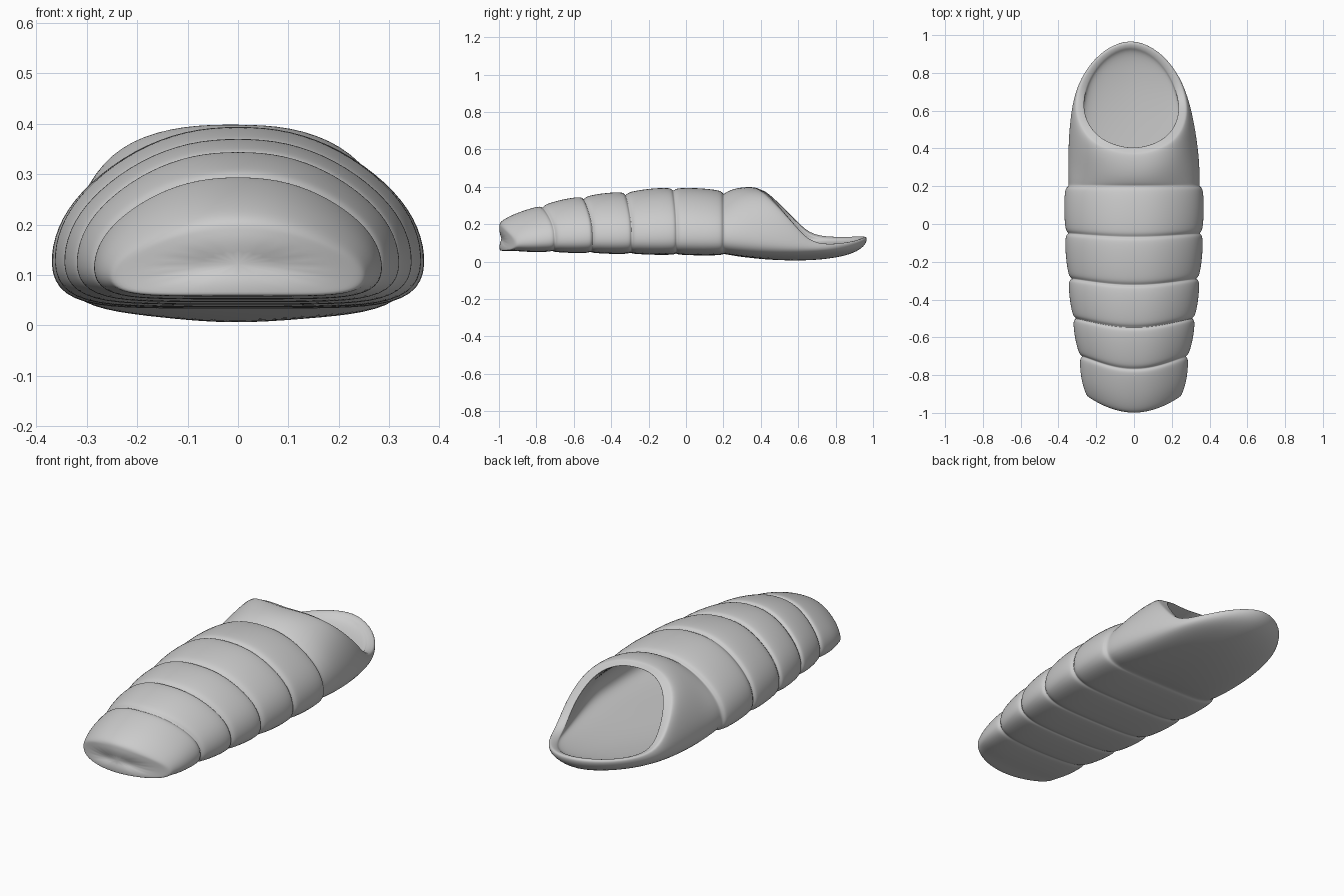
import bpy, bmesh
from mathutils import Vector

if "Cube" in bpy.data.objects:
    bpy.data.objects.remove(bpy.data.objects["Cube"])

# Half cross-section (u = sideways, v = height), bottom centre to top centre
HALF = [(0, 0), (.42, 0), (.78, .01), (.98, .1), (1.01, .29), (.95, .5),
        (.8, .69), (.56, .87), (.28, .98), (0, 1)]
# Half of the rolled rim around the opening, front lip to hood top
RIM = [(0, .985, .145), (.12, .94, .135), (.205, .86, .125), (.265, .76, .12),
       (.29, .66, .135), (.29, .58, .22), (.26, .5, .3), (.2, .43, .365),
       (.1, .385, .395), (0, .37, .395)]
# Body stations at the grooves: y, half width, bottom, top, backward bend
STATIONS = [(-.9, .262, .06, .225, .1), (-.7, .292, .055, .31, .07),
            (-.5, .325, .05, .355, .05), (-.29, .348, .045, .378, .035),
            (-.05, .366, .04, .402, .02), (.2, .366, .038, .385, 0)]


def mirrored(points):
    """Closed loop from a half loop."""
    return points + [Vector((-p.x, p.y, p.z)) for p in points[-2:0:-1]]


def half_ring(y, w, zb, zt, bend):
    return [Vector((u * w, y - bend * (1 - min(u * u, 1)) * (.3 + .7 * v),
                    zb + v * (zt - zb))) for u, v in HALF]


def tail_ring(scale):
    return [Vector((u * .25 * scale, -.9 - .1 * (1 - (u * scale) ** 2 * .9),
                    .13 + (v - .5) * .14 * scale)) for u, v in HALF]


def bezier(a, b, c, d, t):
    s = 1 - t
    return a * s**3 + b * 3 * s * s * t + c * 3 * s * t * t + d * t**3


def hood(start, rim, floor, times, spread):
    """Loops flowing from a body ring to the slanted opening."""
    loops = []
    for t in times:
        row = []
        for i, (a, d) in enumerate(zip(start, rim)):
            k = min(i / 6, 1)
            lift = -.055 * (1 - k) + .05 * HALF[i][1] ** 2
            b = a + Vector((a.x * .04, (d.y - a.y) * .3, lift * spread))
            c = Vector((d.x * (1 + .13 * spread), d.y + .03 * spread * (1 - k),
                        floor * (1 - k) + (d.z + .01 * spread) * k))
            row.append(bezier(a, b, c, d, t))
        loops.append(row)
    return loops


# Outer shell: tail, padded segments, hood
rings = [tail_ring(.5), tail_ring(.9), tail_ring(1)]
for n, (s, e) in enumerate(zip(STATIONS, STATIONS[1:])):
    for f in ((.02, .3, .6, .85, .96, 1) if n == 0 else (.05, .15, .4, .7, .9, .97, 1)):
        y, w, zb, zt, bend = [p + (q - p) * f for p, q in zip(s, e)]
        g = .02 if f == 1 else (0 if .1 < f < .95 else .006)
        if .2 < f < .8:
            g -= .005
        rings.append(half_ring(y, w - g, zb + g * .4, zt - g, bend))
rim = [Vector(p) for p in RIM]
rings += hood(rings[-1], rim, -.04, (.05, .12, .25, .4, .55, .7, .82, .92, 1), 1)

# Rolled lip, then the lining running back to the tail
lip = [Vector((p.x * .86, .64 + (p.y - .64) * .88, p.z - .012)) for p in rim]
inner = half_ring(.2, .32, .07, .335, 0)
rings += hood(inner, lip, .05, (1, .93, .8, .6, .4, .2, 0), 0)
for y, w, zb, zt, bend in STATIONS[4:0:-1]:
    rings.append(half_ring(y, w - .04, zb + .03, zt - .045, bend))
rings.append(half_ring(-.86, .21, .09, .2, .06))

bm = bmesh.new()
loops = []
for half in rings:
    loops.append([bm.verts.new(p) for p in mirrored(half)])
for a, b in zip(loops, loops[1:]):
    for i in range(len(a)):
        j = (i + 1) % len(a)
        bm.faces.new((a[i], a[j], b[j], b[i]))
bm.faces.new(loops[0][::-1])
bm.faces.new(loops[-1])

# Slight lean of the opening: right edge lower, hood shifted left
for v in bm.verts:
    k = max(0, min(1, (v.co.y - .3) / .4))
    v.co.z -= .08 * v.co.x * k * min(1, v.co.z / .1)
    v.co.x -= .018 * k
bmesh.ops.recalc_face_normals(bm, faces=bm.faces)
low = min(v.co.z for v in bm.verts)
for v in bm.verts:
    v.co.z -= low
mesh = bpy.data.meshes.new("padded_bag")
bm.to_mesh(mesh)
bm.free()
bag = bpy.data.objects.new("padded_bag", mesh)
bpy.context.collection.objects.link(bag)
sub = bag.modifiers.new("smooth", 'SUBSURF')
sub.levels = sub.render_levels = 2
for p in mesh.polygons:
    p.use_smooth = True
